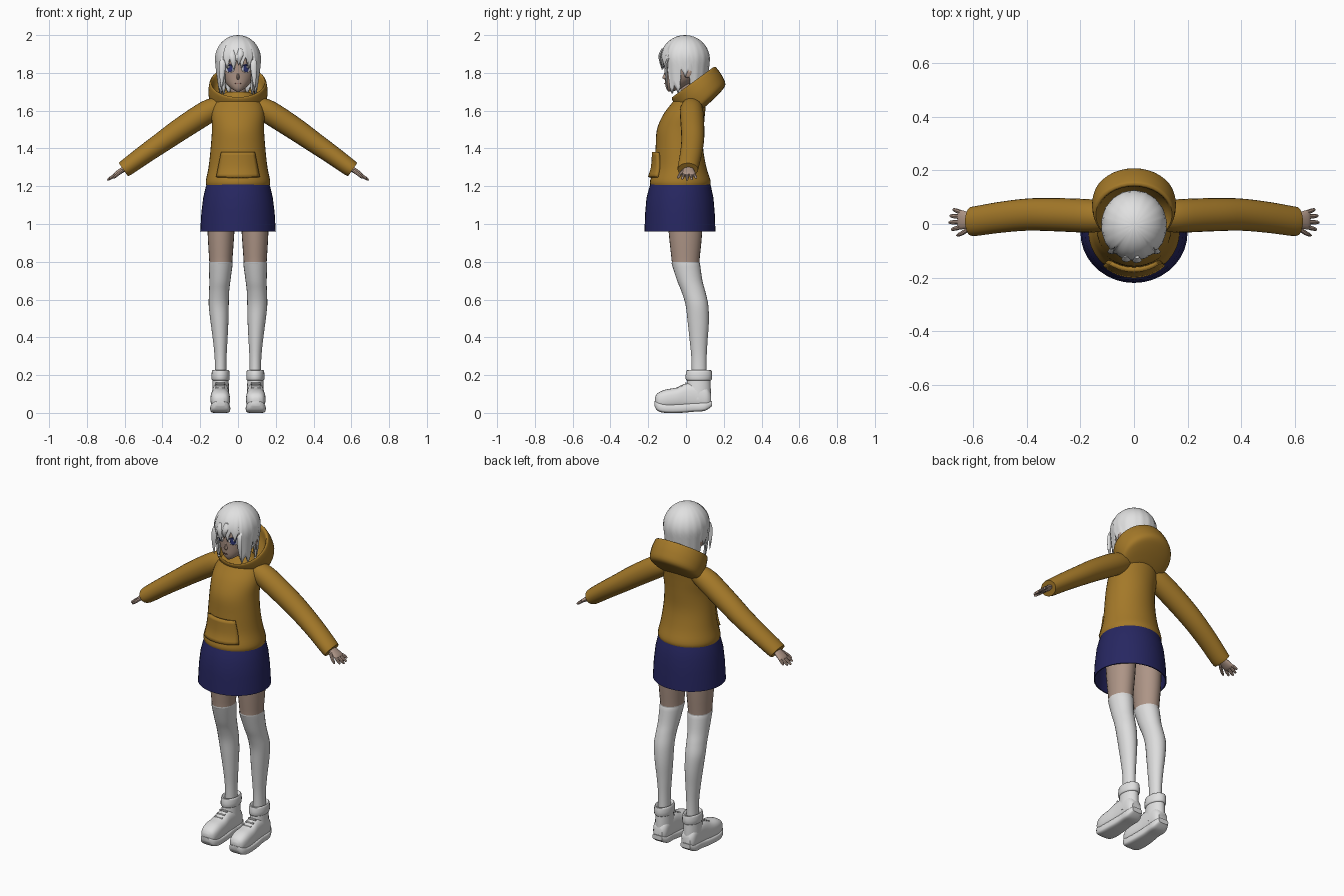
import bpy, bmesh
from math import sin, cos, pi, sqrt, copysign, radians
from mathutils import Vector
from mathutils.bvhtree import BVHTree

cube = bpy.data.objects.get("Cube")
if cube:
    bpy.data.objects.remove(cube, do_unlink=True)


def material(name, *rgb):
    m = bpy.data.materials.new(name)
    m.use_nodes = True
    m.diffuse_color = (*rgb, 1)
    m.node_tree.nodes["Principled BSDF"].inputs["Base Color"].default_value = (*rgb, 1)
    return m


MUSTARD = material("mustard cloth", .37, .19, .022)
NAVY = material("navy cloth", .02, .02, .12)
SKIN = material("skin", .42, .30, .24)
WHITE = material("white stocking", .72, .72, .72)
SHOE = material("white shoe", .74, .74, .74)
HAIR = material("silver hair", .75, .75, .75)
EYE_WHITE = material("eye white", .85, .85, .9)
IRIS = material("dark blue iris", .03, .04, .2)
LIP = material("lip", .2, .08, .07)
parts = []


def finish(name, bm, mats, mirror=False, thickness=0):
    """Turn a bmesh into a named part with optional thickness and mirroring."""
    bmesh.ops.remove_doubles(bm, verts=bm.verts, dist=.0001)
    bmesh.ops.recalc_face_normals(bm, faces=bm.faces)
    mesh = bpy.data.meshes.new(name)
    bm.to_mesh(mesh)
    bm.free()
    for m in mats:
        mesh.materials.append(m)
    ob = bpy.data.objects.new(name, mesh)
    bpy.context.collection.objects.link(ob)
    if thickness:
        mod = ob.modifiers.new("thickness", "SOLIDIFY")
        mod.thickness = thickness
        mod.offset = -1
    if mirror:
        ob.modifiers.new("mirror", "MIRROR").use_clip = False
    parts.append(ob)
    return ob


def skin_rows(bm, rows, closed):
    """Bridge rows of points with quads."""
    rows = [[bm.verts.new(p) for p in row] for row in rows]
    for low, high in zip(rows, rows[1:]):
        n = len(low)
        for i in range(n if closed else n - 1):
            j = (i + 1) % n
            bm.faces.new((low[i], low[j], high[j], high[i]))
    return rows


def loft(name, rings, mat, normal=(0, 0, 1), ref=(0, 1, 0), sides=24, steps=4,
         power=2, mirror=False, rule=None):
    """Smooth tube through rings of (x, y, z, radius across, radius along ref)."""
    n = Vector(normal).normalized()
    b = Vector(ref)
    b = (b - n * b.dot(n)).normalized()
    a = b.cross(n)
    pts = [Vector(r) for r in rings]
    ends = [pts[0]] + pts + [pts[-1]]
    path = []
    for i in range(len(pts) - 1):
        p, q, r, s = ends[i:i + 4]
        for k in range(steps):
            t = k / steps
            if steps == 1:
                path.append(q)
            else:
                path.append(q + (r - p) * (t / 2)
                            + (p * 2 - q * 5 + r * 4 - s) * (t * t / 2)
                            + (q * 3 - p - r * 3 + s) * (t ** 3 / 2))
    path.append(pts[-1])

    def point(v, k):
        c, s = cos(2 * pi * k / sides), sin(2 * pi * k / sides)
        c = copysign(abs(c) ** (2 / power), c)
        s = copysign(abs(s) ** (2 / power), s)
        return Vector(v[:3]) + a * (c * v[3]) + b * (s * v[4])

    bm = bmesh.new()
    rows = skin_rows(bm, [[point(v, k) for k in range(sides)] for v in path], True)
    bm.faces.new(rows[0])
    bm.faces.new(rows[-1])
    mats = mat if isinstance(mat, list) else [mat]
    if rule:
        for f in bm.faces:
            f.material_index = rule(f.calc_center_median())
    return finish(name, bm, mats, mirror)


def plate(name, shape, target, lift, thickness, mat, mirror=False, nu=12, nv=8):
    """Thin patch laid on the front of a part; shape maps (u, v) in -1..1 to (x, z)."""
    tree = BVHTree.FromPolygons([v.co for v in target.data.vertices],
                                [p.vertices for p in target.data.polygons])
    rows = []
    for j in range(nv + 1):
        row = []
        for i in range(nu + 1):
            x, z = shape(2 * i / nu - 1, 2 * j / nv - 1)
            hit = tree.ray_cast(Vector((x, -1, z)), Vector((0, 1, 0)))[0]
            row.append((x, hit.y - lift, z))
        rows.append(row)
    bm = bmesh.new()
    skin_rows(bm, rows, False)
    return finish(name, bm, [mat], mirror, thickness)


def oval(cx, cz, rx, rz):
    return lambda u, v: (cx + rx * u * sqrt(1 - v * v / 2), cz + rz * v * sqrt(1 - u * u / 2))


# Hoodie body, pocket and sleeves
torso = loft("hoodie_body", [
    (0, -.03, 1.205, .168, .158), (0, -.03, 1.23, .17, .16), (0, -.03, 1.3, .156, .138),
    (0, -.035, 1.4, .145, .126), (0, -.03, 1.5, .138, .124), (0, -.01, 1.58, .14, .11),
    (0, .015, 1.64, .125, .09), (0, .025, 1.68, .085, .07), (0, .025, 1.7, .06, .055)],
    MUSTARD, sides=36)
plate("front_pocket", lambda u, v: (u * (.103 - .013 * v), 1.315 + .065 * v),
      torso, .018, .02, MUSTARD)
ARM = (.82, 0, -.57)
loft("sleeve", [
    (.09, .03, 1.63, .05, .05), (.16, .03, 1.595, .062, .062), (.3, .035, 1.505, .06, .062),
    (.4, .035, 1.435, .055, .06), (.5, .025, 1.365, .05, .058), (.585, .012, 1.303, .046, .056),
    (.607, .01, 1.288, .042, .054)], MUSTARD, ARM, mirror=True)

# Fallen hood: outer bag, rim, then down inside to the neck
loft("hood", [
    (0, .045, 1.58, .09, .08), (0, .08, 1.62, .13, .115), (0, .095, 1.655, .15, .14),
    (0, .07, 1.7, .157, .148), (0, .045, 1.74, .152, .145), (0, .038, 1.75, .146, .139),
    (0, .036, 1.745, .138, .13), (0, .045, 1.7, .125, .115), (0, .05, 1.66, .09, .08)],
    MUSTARD, (0, -.59, .81), sides=36)

# Skirt: outside, hem, then up the inside
loft("skirt", [
    (0, -.03, 1.24, .155, .148), (0, -.03, 1.2, .17, .162), (0, -.032, 1.14, .184, .177),
    (0, -.032, 1.06, .194, .184), (0, -.032, .96, .2, .188), (0, -.032, .96, .194, .182),
    (0, -.032, 1.06, .187, .177), (0, -.032, 1.16, .17, .16)], NAVY, sides=36, steps=1)

# Legs with stockings
loft("leg", [
    (.085, -.005, 1.17, .078, .1), (.09, -.003, .96, .071, .089), (.091, -.002, .8, .061, .073),
    (.091, -.001, .79, .063, .075), (.096, .02, .7, .056, .067), (.1, .04, .64, .053, .063),
    (.102, .058, .57, .053, .06), (.098, .065, .48, .047, .056), (.094, .067, .38, .038, .047),
    (.092, .069, .28, .031, .04), (.092, .07, .15, .031, .04)],
    [SKIN, WHITE], mirror=True, rule=lambda c: int(c.z < .795))

# Boots: foot, sole, ankle shaft, folded cuff and laces
ALONG, UP = (0, 1, 0), (0, 0, 1)
loft("shoe_foot", [
    (.094, -.165, .065, .018, .016), (.094, -.15, .066, .041, .038), (.094, -.11, .072, .051, .051),
    (.094, -.05, .078, .05, .056), (.093, 0, .088, .046, .068), (.092, .06, .09, .045, .07),
    (.092, .11, .08, .043, .058), (.092, .132, .07, .028, .035)], SHOE, ALONG, UP,
    power=2.6, mirror=True)
loft("shoe_sole", [
    (.094, -.168, .05, .022, .012), (.094, -.15, .035, .044, .024), (.094, -.11, .024, .053, .024),
    (.094, -.03, .024, .051, .024), (.093, .04, .03, .046, .024), (.092, .1, .034, .047, .023),
    (.092, .138, .05, .032, .014)], SHOE, ALONG, UP, power=4, mirror=True)
loft("shoe_shaft", [
    (.092, .062, .07, .045, .07), (.092, .066, .13, .044, .065), (.092, .068, .2, .041, .06)],
    SHOE, mirror=True)
loft("shoe_cuff", [
    (.092, .068, .172, .043, .063), (.092, .068, .18, .048, .07), (.092, .069, .215, .047, .069),
    (.092, .069, .226, .042, .062), (.092, .069, .215, .032, .044)], SHOE, steps=2, mirror=True)
for i in range(3):
    y, z = -.045 + .022 * i, .132 + .012 * i
    loft(f"shoe_lace_{i + 1}", [(.07, y, z, .005, .006), (.118, y, z, .005, .006)], SHOE,
         (1, 0, 0), sides=8, steps=1, mirror=True)

# Hands
loft("palm", [
    (.59, .012, 1.3, .016, .024), (.62, .014, 1.281, .014, .031), (.645, .016, 1.264, .012, .036),
    (.655, .016, 1.257, .008, .034)], SKIN, ARM, sides=16, mirror=True)
for i, (y, reach) in enumerate([(-.012, .035), (.008, .044), (.027, .04), (.045, .028)]):
    spread = (y - .016) * .3
    rings = []
    for t, r in ((0, .008), (.5, .0085), (.9, .006), (1, .002)):
        rings.append((.648 + reach * t, y + spread * t, 1.262 - .7 * reach * t, r, r))
    loft(f"finger_{i + 1}", rings, SKIN, ARM, sides=8, steps=2, mirror=True)
loft("thumb", [
    (.61, -.01, 1.285, .01, .012), (.635, -.03, 1.265, .009, .01), (.655, -.04, 1.248, .007, .007),
    (.663, -.043, 1.242, .002, .002)], SKIN, ARM, sides=8, steps=2, mirror=True)

# Neck, head, nose and ears
loft("neck", [(0, .03, 1.62, .05, .05), (0, .015, 1.69, .041, .042), (0, .01, 1.78, .042, .045)], SKIN)
head = loft("head", [
    (0, -.082, 1.702, .01, .012), (0, -.066, 1.716, .034, .038), (0, -.042, 1.74, .06, .068),
    (0, -.02, 1.775, .083, .092), (0, -.01, 1.82, .097, .104), (0, -.005, 1.87, .1, .108),
    (0, 0, 1.93, .086, .092), (0, 0, 1.968, .045, .05), (0, 0, 1.975, .01, .01)], SKIN, sides=36)
loft("nose", [
    (0, -.108, 1.765, .004, .006), (0, -.113, 1.775, .009, .013), (0, -.109, 1.79, .006, .01),
    (0, -.105, 1.81, .003, .006)], SKIN, sides=10)
loft("ear", [
    (.09, .005, 1.8, .02, .014), (.103, .008, 1.803, .03, .02), (.112, .012, 1.806, .026, .017),
    (.115, .012, 1.806, .01, .006)], SKIN, (1, 0, 0), sides=14, mirror=True)

# Painted face details
plate("eye_white", oval(.044, 1.822, .025, .02), head, .003, .005, EYE_WHITE, True)
plate("iris", oval(.043, 1.823, .014, .019), head, .006, .005, IRIS, True)
plate("eye_glint", oval(.049, 1.831, .004, .005), head, .008, .004, EYE_WHITE, True)
plate("eyelash", lambda u, v: (.046 + .028 * u, 1.843 - .011 * u * u + .003 * v),
      head, .007, .005, IRIS, True, nv=2)
plate("eyebrow", lambda u, v: (.046 + .024 * u, 1.877 - .006 * u * u + .002 * v),
      head, .005, .004, IRIS, True, nv=2)
plate("mouth", lambda u, v: (.014 * u, 1.742 + .002 * u * u + .0015 * v), head, .003, .004, LIP, nv=2)

# Hair: a shell hung from the crown, its hem cut into pointed locks
COLUMNS, ROWS = 72, 14


def hem(angle, column):
    tip = (0, .018, .045, .018)[column % 4]
    if angle < 42:
        return 1.885 - 1.4 * tip
    if angle < 76:
        return 1.735 - tip
    if angle < 102:
        return 1.82 - tip
    return 1.73 - tip


def hair_point(column, t):
    turn = 360 * column / COLUMNS
    z = 2 - (2 - hem(min(turn, 360 - turn), column)) * t ** 1.7
    if z > 1.87:
        size = sqrt(max(0, 1 - ((z - 1.87) / .13) ** 2))
    else:
        size = 1 - .85 * (1.87 - z)
    size *= 1 + .012 * t * cos(column * pi / 2)
    return (.123 * size * sin(radians(turn)), -.005 - .131 * size * cos(radians(turn)), z)


bm = bmesh.new()
skin_rows(bm, [[hair_point(c, r / ROWS) for c in range(COLUMNS)] for r in range(ROWS + 1)], True)
finish("hair", bm, [HAIR], thickness=.011)

# Loose fringe locks over the brow and beside the cheeks
for i, (x, z, drop, lean) in enumerate([(-.03, 1.9, .085, .008), (.012, 1.91, .07, -.01),
                                        (-.082, 1.86, .15, -.006), (.082, 1.86, .15, .006)]):
    y = -.005 - .131 * sqrt(1 - (x / .123) ** 2)
    loft(f"fringe_lock_{i + 1}", [
        (x, y + .012, z + .02, .008, .005), (x, y, z - .01, .017, .008),
        (x + lean / 2, y - .002, z - drop / 2, .013, .007),
        (x + lean, y + .006, z - drop, .001, .001)], HAIR, sides=8)

# Smooth shading with crisp edges
bpy.ops.object.select_all(action="DESELECT")
for ob in parts:
    ob.select_set(True)
bpy.context.view_layer.objects.active = parts[0]
bpy.ops.object.shade_smooth_by_angle(angle=radians(40))
